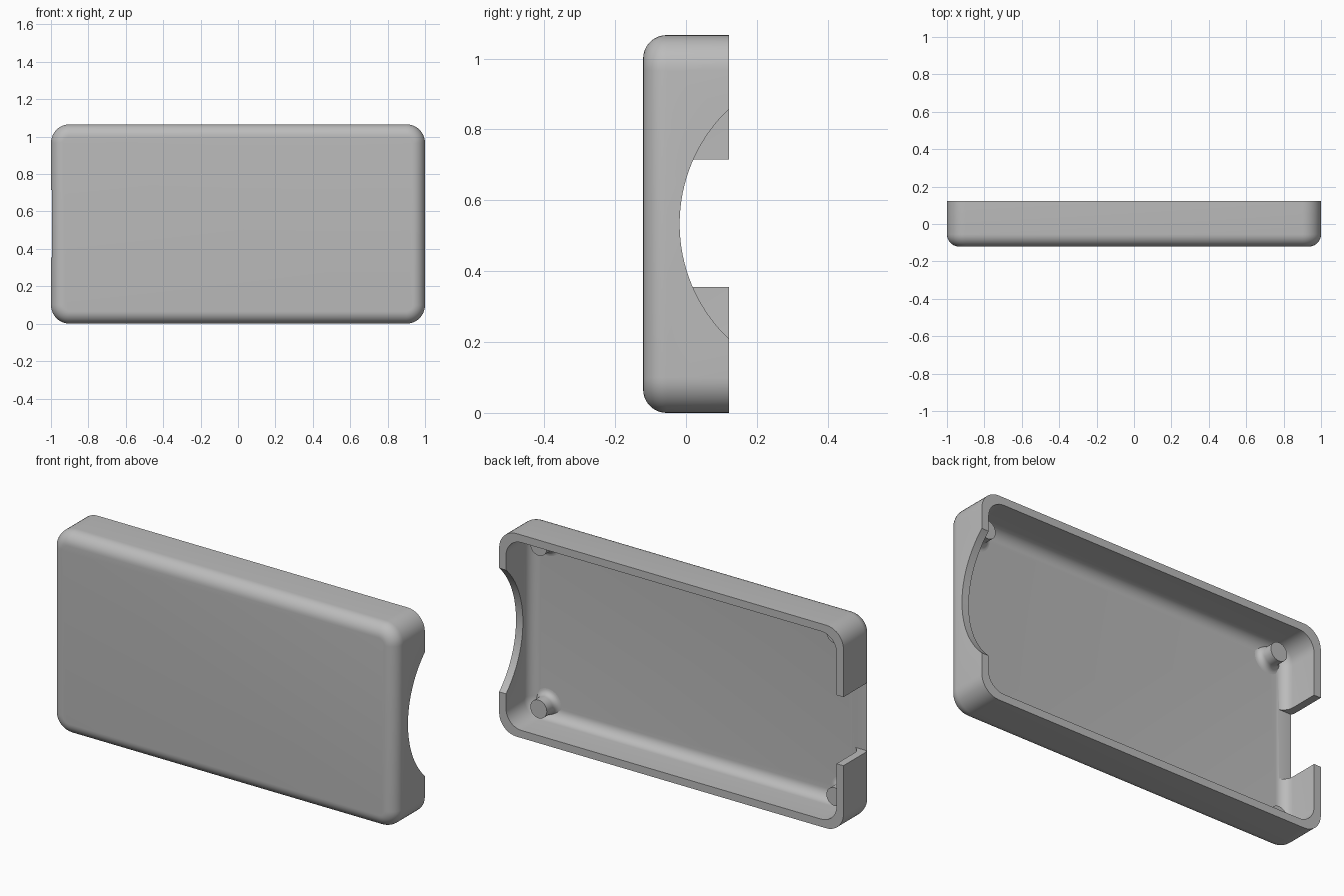
import bpy, bmesh, math
from mathutils import Matrix

if "Cube" in bpy.data.objects:
    bpy.data.objects.remove(bpy.data.objects["Cube"])

W, H = 2.0, 1.066              # width and height of the shell
FRONT, BACK = -0.121, 0.122    # depth range
WALL, FLOOR = 0.04, -0.083     # wall thickness, inner floor level
ZC = H / 2

grey = bpy.data.materials.new("light_grey")
grey.diffuse_color = (0.5, 0.5, 0.5, 1)
grey.use_nodes = True
grey.node_tree.nodes["Principled BSDF"].inputs["Base Color"].default_value = grey.diffuse_color


def make_object(name, bm, smooth=True):
    bmesh.ops.recalc_face_normals(bm, faces=bm.faces)
    mesh = bpy.data.meshes.new(name)
    bm.to_mesh(mesh)
    bm.free()
    mesh.materials.append(grey)
    ob = bpy.data.objects.new(name, mesh)
    bpy.context.collection.objects.link(ob)
    if smooth:
        smooth_shade(ob)
    return ob


def smooth_shade(ob):
    bpy.ops.object.select_all(action='DESELECT')
    ob.select_set(True)
    bpy.context.view_layer.objects.active = ob
    bpy.ops.object.shade_smooth_by_angle(angle=math.radians(30))


def rounded_loop(bm, inset, radius, y, seg=10):
    """Rounded rectangle in the xz plane."""
    hx, hz = W / 2 - inset - radius, H / 2 - inset - radius
    verts = []
    for q, (sx, sz) in enumerate([(1, 1), (-1, 1), (-1, -1), (1, -1)]):
        for i in range(seg + 1):
            a = (q + i / seg) * math.pi / 2
            verts.append(bm.verts.new((sx * hx + radius * math.cos(a), y,
                                       ZC + sz * hz + radius * math.sin(a))))
    return verts


def fillet_steps(r, n=9):
    """Pairs of (inset, height above the flat) along a quarter circle."""
    return [(r - r * math.sin(t), r - r * math.cos(t))
            for t in (i / n * math.pi / 2 for i in range(n + 1))]


# shell: outer skin from front to rim, then inner skin from rim to floor
OUT_R, OUT_F, IN_R, IN_F = 0.1, 0.066, 0.09, 0.055
bm = bmesh.new()
loops = [rounded_loop(bm, d, OUT_R - d, FRONT + h) for d, h in fillet_steps(OUT_F)]
loops.append(rounded_loop(bm, 0, OUT_R, BACK))
loops.append(rounded_loop(bm, WALL, IN_R, BACK))
loops += [rounded_loop(bm, WALL + d, IN_R - d, FLOOR + h)
          for d, h in reversed(fillet_steps(IN_F))]
for a, b in zip(loops, loops[1:]):
    for i in range(len(a)):
        j = (i + 1) % len(a)
        bm.faces.new((a[i], a[j], b[j], b[i]))
bm.faces.new(loops[0])
bm.faces.new(loops[-1])
shell = make_object("shell", bm, smooth=False)

# round cutter for the scooped right wall
bm = bmesh.new()
bmesh.ops.create_cone(bm, cap_ends=True, segments=128, radius1=0.447, radius2=0.447,
                      depth=0.3, matrix=Matrix.Translation((1.05, 0.429, ZC))
                      @ Matrix.Rotation(math.pi / 2, 4, 'Y'))
scoop = make_object("scoop_cutter", bm, smooth=False)

# box cutter for the slot in the left wall
bm = bmesh.new()
bmesh.ops.create_cube(bm, size=1, matrix=Matrix.Translation((-1.0, 0.11, ZC + 0.002))
                      @ Matrix.Diagonal((0.21, 0.38, 0.36, 1)))
slot = make_object("slot_cutter", bm, smooth=False)

for cutter in (scoop, slot):
    mod = shell.modifiers.new(cutter.name, 'BOOLEAN')
    mod.operation = 'DIFFERENCE'
    mod.solver = 'EXACT'
    mod.object = cutter
    bpy.context.view_layer.objects.active = shell
    bpy.ops.object.modifier_apply(modifier=mod.name)
    bpy.data.objects.remove(cutter)
smooth_shade(shell)

# four pegs with a flared foot, standing on the floor
PEG_R, PEG_END, FLARE, SEG = 0.048, -0.005, 0.03, 32
profile = [(PEG_R + FLARE, FLOOR - 0.01)]
profile += [(PEG_R + d, FLOOR + h) for d, h in fillet_steps(FLARE, 6)]
profile.append((PEG_R, PEG_END))
for side, sx in (("left", -1), ("right", 1)):
    for level, sz in (("lower", -1), ("upper", 1)):
        bm = bmesh.new()
        rings = [[bm.verts.new((sx * 0.86 + r * math.cos(k * math.tau / SEG), y,
                                ZC + sz * 0.427 + r * math.sin(k * math.tau / SEG)))
                  for k in range(SEG)] for r, y in profile]
        for a, b in zip(rings, rings[1:]):
            for k in range(SEG):
                n = (k + 1) % SEG
                bm.faces.new((a[k], a[n], b[n], b[k]))
        bm.faces.new(rings[0])
        bm.faces.new(rings[-1])
        make_object(f"{level}_{side}_peg", bm)
